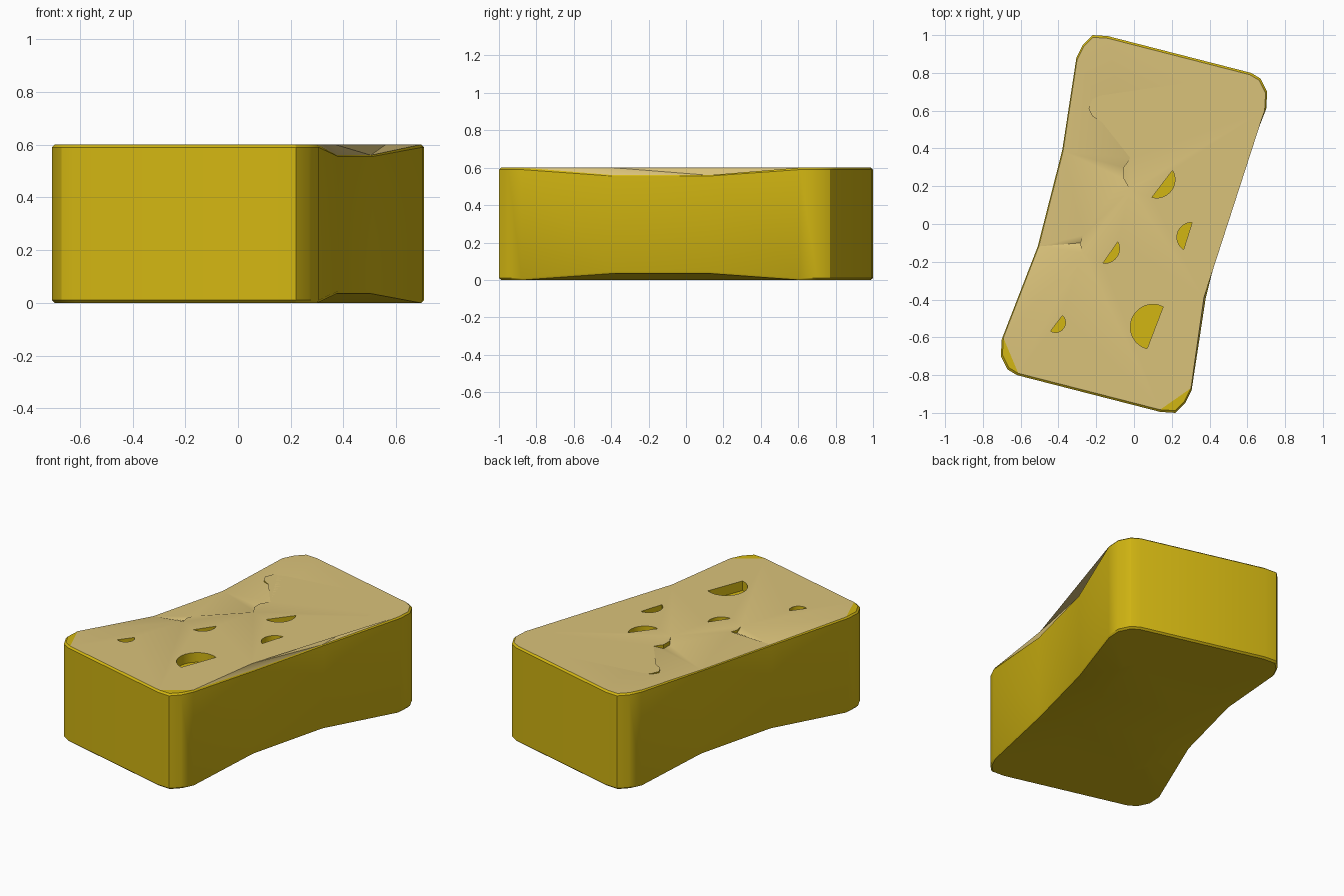
import bpy, bmesh
from math import radians, cos, sin

if "Cube" in bpy.data.objects:
    bpy.data.objects.remove(bpy.data.objects["Cube"])


def material(name, rgb):
    m = bpy.data.materials.new(name)
    m.use_nodes = True
    m.diffuse_color = (*rgb, 1)
    m.node_tree.nodes["Principled BSDF"].inputs["Base Color"].default_value = (*rgb, 1)
    return m


yellow = material("sponge_yellow", (0.65, 0.47, 0.006))
tan = material("pale_tan", (0.70, 0.54, 0.195))
YELLOW, TAN = 0, 1


def make_object(name, bm):
    bmesh.ops.recalc_face_normals(bm, faces=bm.faces)
    mesh = bpy.data.meshes.new(name)
    bm.to_mesh(mesh)
    bm.free()
    mesh.materials.append(yellow)
    mesh.materials.append(tan)
    ob = bpy.data.objects.new(name, mesh)
    bpy.context.collection.objects.link(ob)
    return ob


# Outline: half of it, then the same half turned by 180 degrees
half = [(-.22, 1), (-.14, .995), (.62, .80), (.67, .77), (.705, .70),
        (.70, .61), (.51, .12), (.38, -.39), (.305, -.88), (.27, -.95)]
outline = half + [(-x, -y) for x, y in half]
N = len(outline)
HEIGHT = 0.6
WAIST = {6, 7, 16, 17}      # outline points where the slab is thinner

bm = bmesh.new()


def ring(scale, z, dip):
    return [bm.verts.new((x * scale, y * scale, z + (dip if i in WAIST else 0)))
            for i, (x, y) in enumerate(outline)]


def face(verts, mat=YELLOW):
    unique = list(dict.fromkeys(verts))
    if len(unique) > 2:
        f = bm.faces.new(unique)
        f.material_index = mat


# Walls with a narrow bevel, and an underside that bulges from the waist
core = ring(.6, 0, 0)
rings = [core, ring(.988, 0, .035), ring(1, .01, .035),
         ring(1, HEIGHT - .01, -.035), ring(.988, HEIGHT, -.04)]
for low, high in zip(rings, rings[1:]):
    for i in range(N):
        j = (i + 1) % N
        face([low[i], low[j], high[j], high[i]])
face(core)
top = rings[-1]

# Ridge across the top: the left sheet lies a little lower at its curved bites
ridge = [(.30, .75), (-.18, .68), (-.22, .66), (-.24, .61), (-.22, .57), (-.17, .54),
         (-.02, .35), (-.055, .30), (-.055, .24), (-.02, .18),
         (-.27, -.06), (-.285, -.10), (-.275, -.15)]
drops = {2: .02, 3: .03, 4: .02, 7: .025, 8: .025, 11: .02}
upper = [bm.verts.new((x, y, HEIGHT)) for x, y in ridge]
lower = [bm.verts.new((x, y, HEIGHT - drops[i])) if i in drops else upper[i]
         for i, (x, y) in enumerate(ridge)]
for i in range(len(ridge) - 1):
    face([upper[i], upper[i + 1], lower[i + 1], lower[i]])

# Top sheets
crest_back = bm.verts.new((.56, .61, HEIGHT))
crest_front = bm.verts.new((.37, -.39, HEIGHT))
face([top[2]] + upper + [top[i] for i in (15, 12, 11, 8)]
     + [crest_front, crest_back] + [top[i] for i in (5, 4, 3)], TAN)
face([top[i] for i in (2, 1, 0, 19, 18, 17, 16, 15)] + lower[::-1], TAN)

# Steep flap falling to the left waist edge
face([top[5], top[6], crest_back], TAN)
face([top[6], crest_front, crest_back], TAN)
face([top[6], top[7], crest_front], TAN)
face([top[7], top[8], crest_front], TAN)

# Bare front corners
for first in (8, 12):
    face(top[first:first + 4])

bmesh.ops.triangulate(bm, faces=[f for f in bm.faces if len(f.verts) > 4])
sponge = make_object("sponge_body", bm)

# Pores: segments of a disc, cut as shallow pockets (x, y, radius, start, end)
pores = [(.10, -.545, .12, 63, 255), (.12, .235, .097, -105, 30),
         (.305, -.07, .078, 88, 237), (-.155, -.13, .078, -97, 27),
         (-.415, -.522, .052, -120, 46)]
STEPS = 12
bm = bmesh.new()
for x, y, r, start, end in pores:
    angles = [radians(start + (end - start) * k / STEPS) for k in range(STEPS + 1)]
    floor = bm.faces.new([bm.verts.new((x + r * cos(a), y + r * sin(a), HEIGHT - .06))
                          for a in angles])
    lid = bmesh.ops.extrude_face_region(bm, geom=[floor])["geom"]
    bmesh.ops.translate(bm, vec=(0, 0, .12),
                        verts=[v for v in lid if isinstance(v, bmesh.types.BMVert)])
cutter = make_object("pore_cutter", bm)
cutter.hide_render = True

cut = sponge.modifiers.new("pores", 'BOOLEAN')
cut.operation = 'DIFFERENCE'
cut.solver = 'EXACT'
cut.object = cutter
graph = bpy.context.evaluated_depsgraph_get()
result = bpy.data.meshes.new_from_object(sponge.evaluated_get(graph))
sponge.modifiers.clear()
sponge.data = result
bpy.data.objects.remove(cutter)

bpy.ops.object.select_all(action='DESELECT')
sponge.select_set(True)
bpy.context.view_layer.objects.active = sponge
bpy.ops.object.shade_smooth_by_angle(angle=radians(30))
